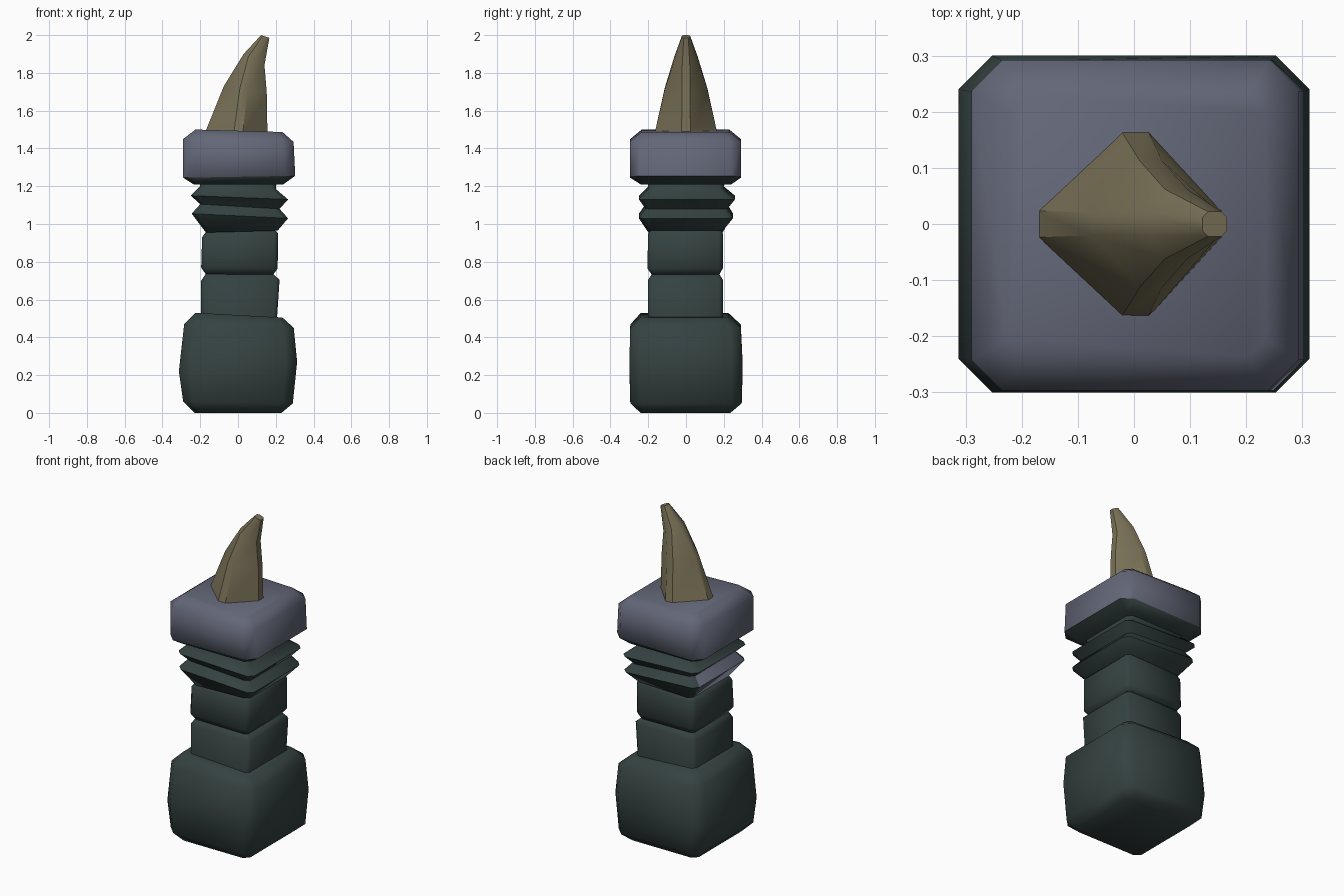
import bpy, math


def material(name, rgb):
    m = bpy.data.materials.new(name)
    m.diffuse_color = (*rgb, 1)
    return m


GREEN = material("dark green", (0.035, 0.055, 0.053))
SLATE = material("slate", (0.125, 0.135, 0.185))
TAN = material("horn tan", (0.19, 0.165, 0.095))


def block_ring(zl, zr, x0, x1, y0, y1, cut):
    """Rectangle with cut corners; height runs from zl (left) to zr (right)."""
    c = cut
    pts = [(x0 + c, y0), (x1 - c, y0), (x1, y0 + c), (x1, y1 - c),
           (x1 - c, y1), (x0 + c, y1), (x0, y1 - c), (x0, y0 + c)]
    return [(x, y, zl + (zr - zl) * (x - x0) / (x1 - x0)) for x, y in pts]


def diamond_ring(zl, zr, x0, x1, xm, hy, c):
    """Diamond with cut points, widest in y at xm."""
    pts = [(x0, -c), (xm - c, -hy), (xm + c, -hy), (x1, -c),
           (x1, c), (xm + c, hy), (xm - c, hy), (x0, c)]
    return [(x, y, zl + (zr - zl) * (x - x0) / (x1 - x0)) for x, y in pts]


def loft(name, rings, mats, rule=None, angle=55):
    n = len(rings[0])
    verts = [v for r in rings for v in r]
    faces = [tuple(range(n))[::-1], tuple(range(len(verts) - n, len(verts)))]
    for k in range(len(rings) - 1):
        for i in range(n):
            a, b = k * n + i, k * n + (i + 1) % n
            faces.append((a, b, b + n, a + n))
    me = bpy.data.meshes.new(name)
    me.from_pydata(verts, [], faces)
    me.update()
    for m in mats:
        me.materials.append(m)
    if rule:
        for p in me.polygons:
            p.material_index = rule(p)
    ob = bpy.data.objects.new(name, me)
    bpy.context.collection.objects.link(ob)
    bpy.ops.object.select_all(action='DESELECT')
    ob.select_set(True)
    bpy.context.view_layer.objects.active = ob
    bpy.ops.object.shade_smooth_by_angle(angle=math.radians(angle))
    return ob


# Heavy foot block, slightly bulged
loft("base", [block_ring(*r) for r in [
    (0.00, 0.00, -0.23, 0.23, -0.24, 0.235, 0.03),
    (0.06, 0.05, -0.29, 0.29, -0.295, 0.295, 0.055),
    (0.22, 0.27, -0.313, 0.313, -0.30, 0.30, 0.06),
    (0.47, 0.45, -0.285, 0.295, -0.295, 0.29, 0.055),
    (0.53, 0.505, -0.225, 0.235, -0.24, 0.225, 0.03)]], [GREEN])

# Two column blocks
loft("lower_column", [block_ring(*r) for r in [
    (0.48, 0.48, -0.195, 0.205, -0.20, 0.195, 0.02),
    (0.70, 0.705, -0.195, 0.22, -0.20, 0.195, 0.02),
    (0.737, 0.735, -0.17, 0.185, -0.18, 0.175, 0.015)]], [GREEN])
loft("upper_column", [block_ring(*r) for r in [
    (0.733, 0.73, -0.17, 0.185, -0.18, 0.175, 0.015),
    (0.77, 0.765, -0.195, 0.21, -0.205, 0.195, 0.02),
    (0.93, 0.95, -0.19, 0.212, -0.20, 0.195, 0.02),
    (0.965, 0.975, -0.165, 0.19, -0.18, 0.18, 0.015)]], [GREEN])

# Ridged collar with a slate left side
loft("ridged_collar", [block_ring(*r) for r in [
    (0.955, 0.965, -0.17, 0.21, -0.20, 0.195, 0.025),
    (1.055, 1.03, -0.245, 0.265, -0.25, 0.25, 0.03),
    (1.105, 1.08, -0.20, 0.22, -0.215, 0.22, 0.025),
    (1.15, 1.13, -0.25, 0.265, -0.25, 0.26, 0.03),
    (1.20, 1.185, -0.20, 0.20, -0.20, 0.20, 0.025),
    (1.24, 1.24, -0.20, 0.20, -0.20, 0.20, 0.025)]], [GREEN, SLATE],
    lambda p: int(p.normal.x < -0.35 and abs(p.normal.y) < 0.2
                  and 0.98 < p.center.z < 1.17))

# Top block with a green underside
loft("top_block", [block_ring(*r) for r in [
    (1.21, 1.21, -0.235, 0.24, -0.24, 0.24, 0.03),
    (1.245, 1.255, -0.29, 0.303, -0.297, 0.292, 0.055),
    (1.45, 1.435, -0.29, 0.294, -0.297, 0.292, 0.055),
    (1.50, 1.487, -0.225, 0.235, -0.235, 0.23, 0.03)]], [SLATE, GREEN],
    lambda p: int(p.center.z < 1.24))

# Curved horn
loft("horn", [diamond_ring(*r) for r in [
    (1.47, 1.47, -0.18, 0.156, 0.0, 0.168, 0.024),
    (1.73, 1.70, -0.075, 0.152, 0.03, 0.113, 0.02),
    (1.90, 1.84, 0.03, 0.14, 0.075, 0.062, 0.02),
    (2.00, 1.985, 0.122, 0.166, 0.144, 0.022, 0.012)]], [TAN], angle=40)
